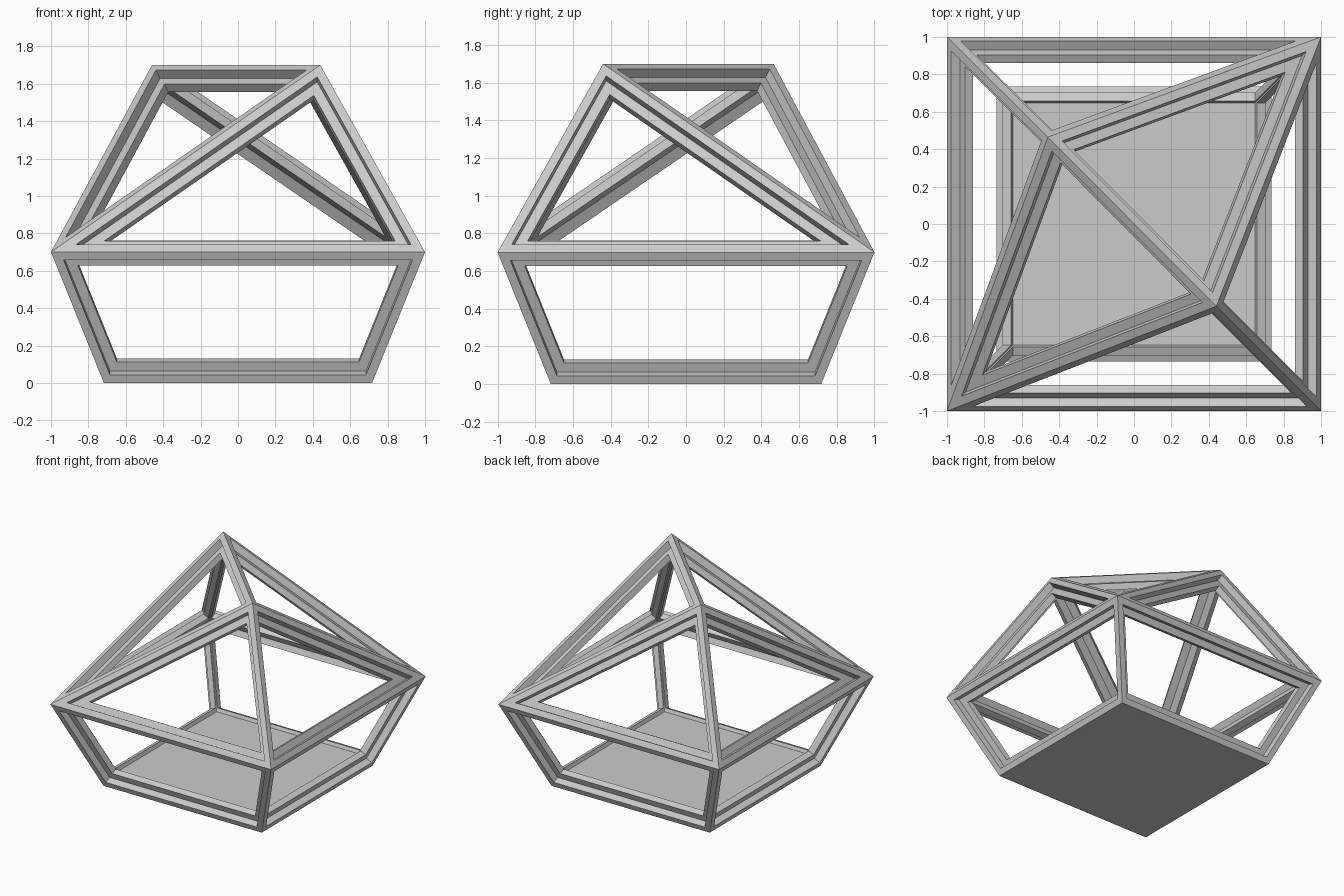
import bpy, bmesh
from mathutils import Vector, Matrix

if "Cube" in bpy.data.objects:
    bpy.data.objects.remove(bpy.data.objects["Cube"])

LIP = 0.047      # width of the raised outer band
WIDTH = 0.10     # full width of each frame member
REBATE = 0.055   # depth of the step
THICK = 0.105    # wall thickness

# Corners: base square, waist square, two ridge ends
corners = [Vector((sx * r, sy * r, z)) for r, z in ((0.717, 0.0), (1.0, 0.70))
           for sx, sy in ((-1, -1), (1, -1), (1, 1), (-1, 1))]
corners += [Vector((-0.46, 0.465, 1.70)), Vector((0.44, -0.44, 1.70))]
A, B = 8, 9
panels = [(i, (i + 1) % 4, 4 + (i + 1) % 4, 4 + i) for i in range(4)]
panels += [(4, 5, B), (5, 6, B), (6, 7, A), (7, 4, A), (4, B, A), (6, A, B)]
base = (3, 2, 1, 0)


def normal(face):
    p = [corners[i] for i in face]
    return (p[1] - p[0]).cross(p[2] - p[0]).normalized()


def ring(face, inset, depth):
    """Corner points of a panel moved inward in its plane, then below it."""
    pts, n, out = [corners[i] for i in face], normal(face), []
    for i, p in enumerate(pts):
        a = (pts[i - 1] - p).normalized()
        b = (pts[(i + 1) % len(pts)] - p).normalized()
        out.append(p + (a + b) * inset / a.cross(b).length - n * depth)
    return out


def inner_corner(index):
    """Best common point of the planes around a corner, pushed in by THICK."""
    m, rhs = Matrix.Identity(3) * 1e-6, Vector((0, 0, 0))
    for face in panels + [base]:
        if index in face:
            n = normal(face)
            m += Matrix([[n[r] * n[c] for c in range(3)] for r in range(3)])
            rhs -= n * THICK
    return corners[index] + m.inverted() @ rhs


bm = bmesh.new()
outer = [bm.verts.new(p) for p in corners]
inner = [bm.verts.new(inner_corner(i)) for i in range(len(corners))]

# Open stepped frame around every panel
for face in panels:
    loops = [[outer[i] for i in face]]
    for inset, depth in ((LIP, 0), (LIP, REBATE), (WIDTH, REBATE), (WIDTH, THICK)):
        loops.append([bm.verts.new(p) for p in ring(face, inset, depth)])
    loops.append([inner[i] for i in face])
    for lo, hi in zip(loops, loops[1:]):
        for k in range(len(face)):
            j = (k + 1) % len(face)
            bm.faces.new((lo[k], lo[j], hi[j], hi[k]))

# Solid floor
bm.faces.new([outer[i] for i in base])
bm.faces.new([inner[i] for i in reversed(base)])
bmesh.ops.recalc_face_normals(bm, faces=bm.faces[:])

mesh = bpy.data.meshes.new("faceted_frame")
bm.to_mesh(mesh)
bm.free()
frame = bpy.data.objects.new("faceted_frame", mesh)
bpy.context.collection.objects.link(frame)

grey = bpy.data.materials.new("light_grey")
grey.diffuse_color = (0.6, 0.6, 0.6, 1)
grey.use_nodes = True
grey.node_tree.nodes["Principled BSDF"].inputs["Base Color"].default_value = grey.diffuse_color
mesh.materials.append(grey)
